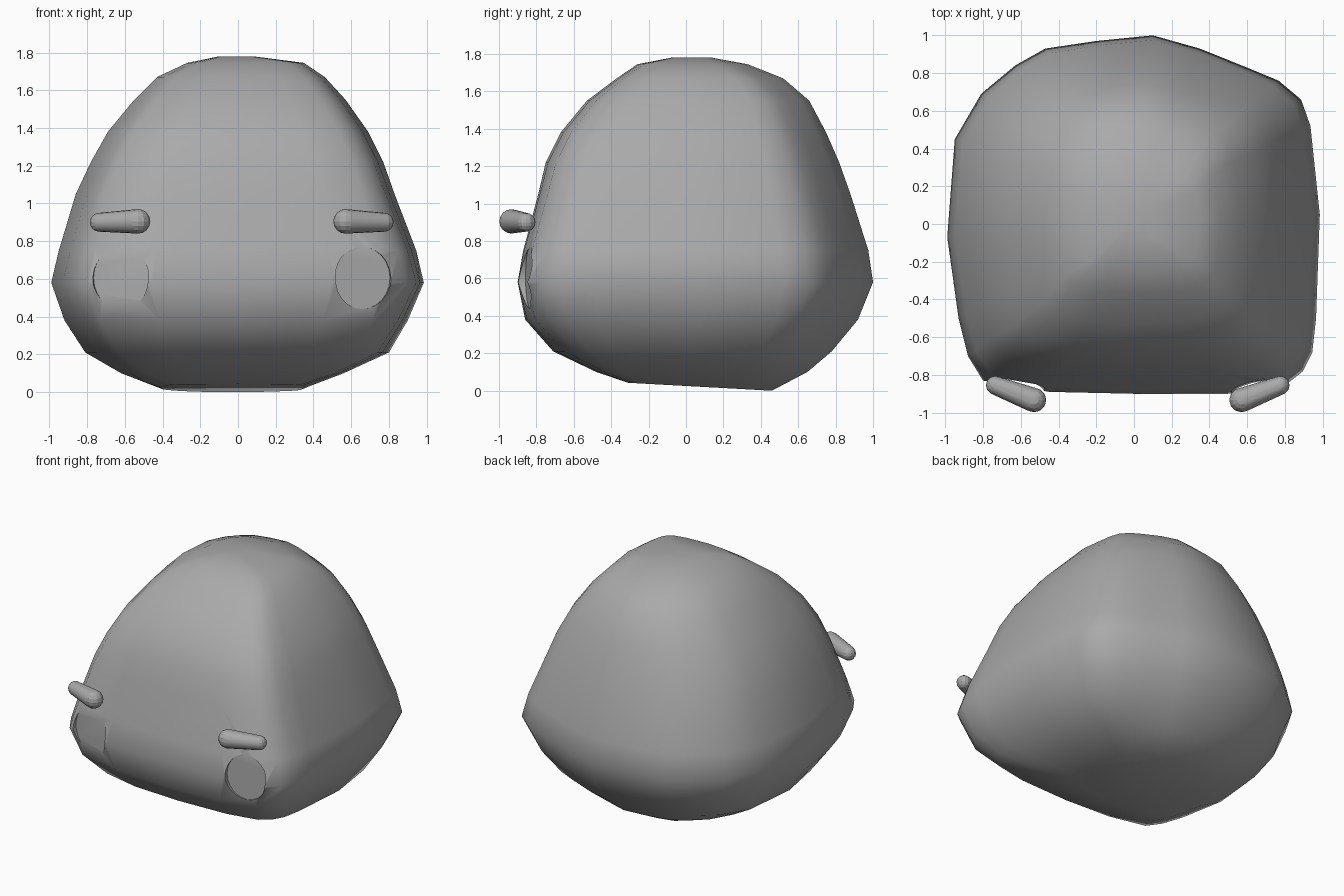
import bpy, bmesh, math
from mathutils import Vector, Matrix

if "Cube" in bpy.data.objects:
    bpy.data.objects.remove(bpy.data.objects["Cube"])

grey = bpy.data.materials.new("stone_grey")
grey.diffuse_color = (0.4, 0.4, 0.4, 1)
grey.use_nodes = True
grey.node_tree.nodes["Principled BSDF"].inputs["Base Color"].default_value = grey.diffuse_color


def make_object(name, bm):
    bmesh.ops.recalc_face_normals(bm, faces=bm.faces)
    mesh = bpy.data.meshes.new(name)
    bm.to_mesh(mesh)
    bm.free()
    mesh.materials.append(grey)
    obj = bpy.data.objects.new(name, mesh)
    bpy.context.collection.objects.link(obj)
    return obj


def select_only(obj):
    bpy.ops.object.select_all(action='DESELECT')
    obj.select_set(True)
    bpy.context.view_layer.objects.active = obj


def smooth(obj, degrees):
    select_only(obj)
    bpy.ops.object.shade_smooth_by_angle(angle=math.radians(degrees))


# Plan outline of the boulder at its widest, counter-clockwise
OUTLINE = [(0.99, 0.05), (0.94, 0.52), (0.89, 0.66), (0.77, 0.76), (0.6, 0.83),
           (0.35, 0.93), (0.1, 1.0), (-0.2, 0.97), (-0.47, 0.93), (-0.63, 0.84),
           (-0.81, 0.69), (-0.95, 0.45), (-0.99, -0.07), (-0.93, -0.5),
           (-0.88, -0.7), (-0.8, -0.83), (-0.45, -0.89), (0, -0.9), (0.5, -0.9),
           (0.8, -0.86), (0.9, -0.78), (0.95, -0.68), (0.97, -0.5)]

# Height, left, right, front, back, roundness of each layer
LEVELS = [(0.0, -0.42, 0.36, -0.31, 0.46, 0.3),
          (0.1, -0.62, 0.56, -0.48, 0.65, 0.25),
          (0.21, -0.81, 0.80, -0.71, 0.78, 0.2),
          (0.38, -0.92, 0.90, -0.86, 0.92, 0.1),
          (0.58, -0.99, 0.985, -0.90, 1.0, 0.0),
          (0.75, -0.95, 0.945, -0.87, 0.975, 0.05),
          (1.05, -0.86, 0.83, -0.79, 0.88, 0.1),
          (1.22, -0.78, 0.77, -0.75, 0.82, 0.15),
          (1.38, -0.69, 0.69, -0.67, 0.75, 0.2),
          (1.55, -0.55, 0.57, -0.53, 0.66, 0.25),
          (1.67, -0.43, 0.46, -0.37, 0.52, 0.3),
          (1.745, -0.27, 0.35, -0.26, 0.33, 0.35),
          (1.78, -0.1, 0.08, -0.08, 0.14, 0.4)]

# Boulder body: layered outlines joined into one skin
bm = bmesh.new()
rings = []
for z, left, right, front, back, rnd in LEVELS:
    ring = []
    for px, py in OUTLINE:
        p = Vector((px / 0.99, py if py > 0 else py / 0.9))
        p = p.lerp(p.normalized(), rnd)
        x = p.x * (right if p.x > 0 else -left)
        y = p.y * (back if p.y > 0 else -front)
        # The underside rises slightly toward the front
        zz = max(0.0, 0.025 - 0.055 * y) if z == 0 else z
        ring.append(bm.verts.new((x, y, zz)))
    rings.append(ring)
n = len(OUTLINE)
for low, high in zip(rings, rings[1:]):
    for i in range(n):
        j = (i + 1) % n
        bm.faces.new((low[i], low[j], high[j], high[i]))
bm.faces.new(rings[0][::-1])
bm.faces.new(rings[-1])
bmesh.ops.triangulate(bm, faces=[f for f in bm.faces if len(f.verts) > 4])
body = make_object("boulder_body", bm)

MIDDLE = 0.02  # the face is centred a little to the right

# Shallow oval eye sockets cut into the front
for side in (-1, 1):
    bm = bmesh.new()
    bmesh.ops.create_cone(bm, cap_ends=True, segments=24, radius1=0.15,
                          radius2=0.15, depth=0.3)
    turn = Matrix.Rotation(side * math.radians(10), 4, 'Z')
    place = Matrix.Translation((MIDDLE + side * 0.638, -0.832, 0.605))
    shape = (turn @ Matrix.Diagonal((1, 1, 1.1, 1))
             @ Matrix.Rotation(math.radians(90), 4, 'X')
             @ Matrix.Translation((0, 0, 0.15)))
    bmesh.ops.transform(bm, matrix=place @ shape, verts=bm.verts)
    cutter = make_object("socket_cutter", bm)
    cutter.hide_render = True
    cut = body.modifiers.new("socket", 'BOOLEAN')
    cut.operation = 'DIFFERENCE'
    cut.solver = 'EXACT'
    cut.object = cutter
    select_only(body)
    bpy.ops.object.modifier_apply(modifier=cut.name)
    bpy.data.objects.remove(cutter)
smooth(body, 50)

# Eyebrows: tapered rounded bars, thicker toward the middle
for side, name in ((-1, "left_eyebrow"), (1, "right_eyebrow")):
    bm = bmesh.new()
    for x, y, z, r in ((0.755, -0.855, 0.9, 0.05), (0.55, -0.933, 0.905, 0.065)):
        bmesh.ops.create_uvsphere(
            bm, u_segments=12, v_segments=8, radius=r,
            matrix=Matrix.Translation((MIDDLE + side * x, y, z)))
    hull = bmesh.ops.convex_hull(bm, input=bm.verts)
    inside = [g for g in hull["geom_interior"] if isinstance(g, bmesh.types.BMVert)]
    bmesh.ops.delete(bm, geom=inside, context='VERTS')
    smooth(make_object(name, bm), 60)
